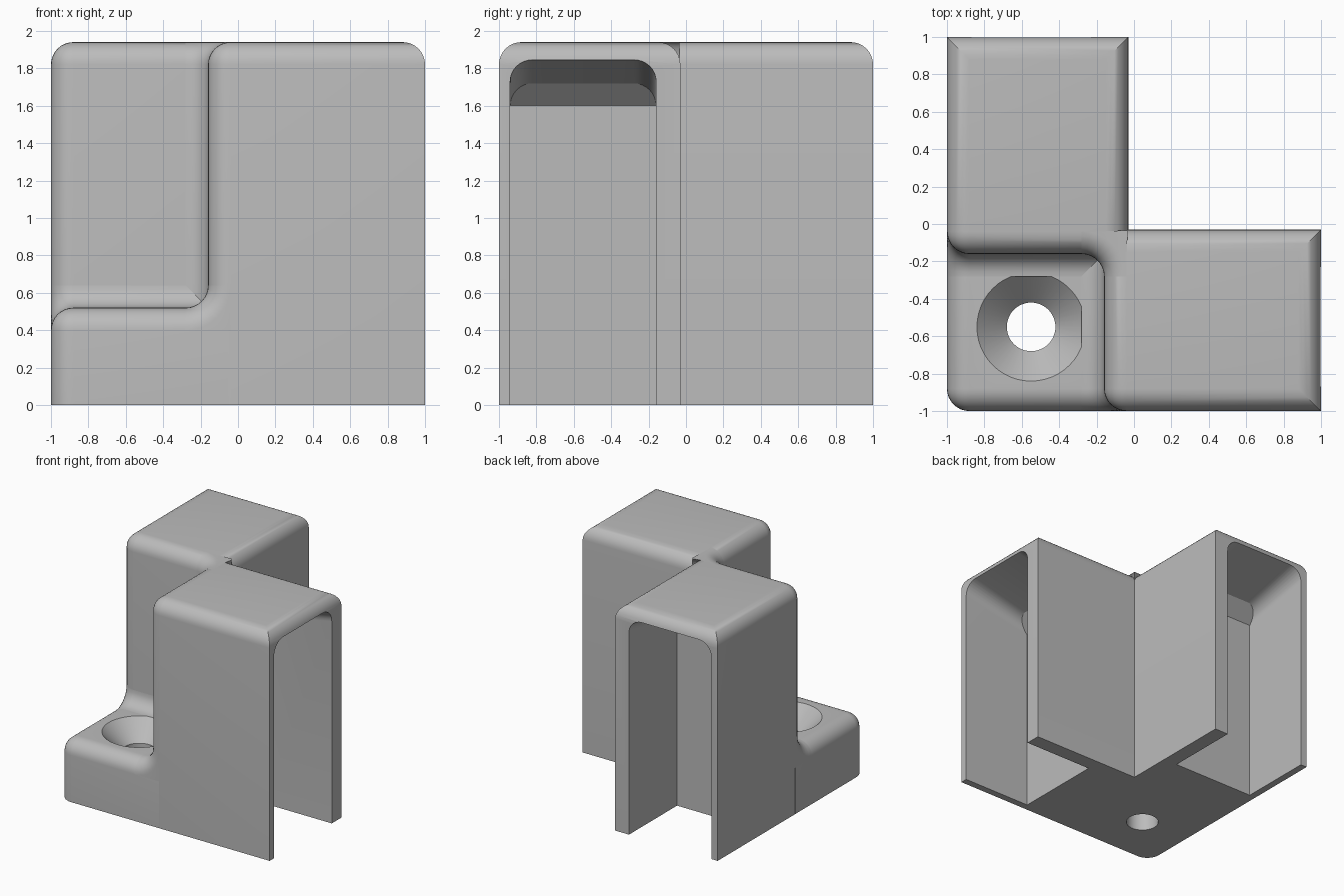
import bpy, bmesh, math
from mathutils import Matrix, Vector

cube = bpy.data.objects.get("Cube")
if cube:
    bpy.data.objects.remove(cube, do_unlink=True)

R = 0.12            # shared fillet radius
TOP, BASE = 1.94, 0.52
WALL = -0.16        # faces of the arms that look onto the base
SEG = 8
SWAP = Matrix(((0, 1, 0, 0), (1, 0, 0, 0), (0, 0, 1, 0), (0, 0, 0, 1)))

grey = bpy.data.materials.new("plain grey")
grey.use_nodes = True
grey.diffuse_color = (0.5, 0.5, 0.5, 1)
grey.node_tree.nodes["Principled BSDF"].inputs["Base Color"].default_value = (0.5, 0.5, 0.5, 1)


def finish(bm, name, swap=False):
    if swap:
        bm.transform(SWAP)
    bmesh.ops.recalc_face_normals(bm, faces=bm.faces[:])
    mesh = bpy.data.meshes.new(name)
    bm.to_mesh(mesh)
    bm.free()
    mesh.materials.append(grey)
    ob = bpy.data.objects.new(name, mesh)
    bpy.context.collection.objects.link(ob)
    return ob


def activate(ob):
    bpy.ops.object.select_all(action='DESELECT')
    ob.select_set(True)
    bpy.context.view_layer.objects.active = ob


def smooth(ob):
    activate(ob)
    bpy.ops.object.shade_smooth_by_angle(angle=math.radians(30))


def cut(ob, cutter):
    cutter.hide_render = True
    mod = ob.modifiers.new("cut", 'BOOLEAN')
    mod.object = cutter
    mod.solver = 'EXACT'
    activate(ob)
    bpy.ops.object.modifier_apply(modifier=mod.name)
    bpy.data.objects.remove(cutter, do_unlink=True)


def rounded_box(name, lo, hi, rule, swap=False):
    """Box whose edges are rounded where rule(midpoint) holds."""
    lo, hi = Vector(lo), Vector(hi)
    bm = bmesh.new()
    bmesh.ops.create_cube(bm, size=1)
    for v in bm.verts:
        v.co = Vector([lo[i] if v.co[i] < 0 else hi[i] for i in range(3)])
    edges = [e for e in bm.edges if rule((e.verts[0].co + e.verts[1].co) / 2)]
    bmesh.ops.bevel(bm, geom=edges, offset=R, segments=SEG, profile=0.5, affect='EDGES')
    return finish(bm, name, swap)


def near(a, b):
    return abs(a - b) < 1e-4


def bridge(bm, a, b):
    n = len(a)
    for i in range(n):
        bm.faces.new((a[i], a[(i + 1) % n], b[(i + 1) % n], b[i]))


def channel_cutter(swap):
    """Arched slot with a slanted inner end and a gently rising ceiling."""
    y0, y1, spring, inner, outer = -0.94, WALL, 1.6, 0.35, 1.1
    arch = []
    for cy, start in ((y1 - R, 0), (y0 + R, 90)):
        for i in range(SEG + 1):
            a = math.radians(start + 90 * i / SEG)
            arch.append((cy + R * math.cos(a), R * math.sin(a)))
    bm = bmesh.new()
    near_ring = [bm.verts.new((inner + h, y, spring + h)) for y, h in arch]
    far_ring = [bm.verts.new((outer, y, spring + h + 0.15)) for y, h in arch]
    for ring, x in ((near_ring, inner), (far_ring, outer)):
        ring += [bm.verts.new((x, y0, -0.1)), bm.verts.new((x, y1, -0.1))]
    bridge(bm, near_ring, far_ring)
    bm.faces.new(near_ring[:-2])
    bm.faces.new((near_ring[0], near_ring[-3], near_ring[-2], near_ring[-1]))
    bm.faces.new(far_ring)
    return finish(bm, "channel_cutter", swap)


def cove(name, u, v, su, sv, start, end, place):
    """Concave fillet in corner (u, v) that rolls over a rounded end."""
    out = 1 if end > start else -1
    steps = [(start, 0)]
    for i in range(SEG + 1):
        a = math.pi / 2 * i / SEG
        steps.append((end - out * R * (1 - math.sin(a)), R * (1 - math.cos(a))))
    bm = bmesh.new()
    rings = []
    for d, e in steps:
        pts = [(u + su * 0.125, v + sv * 0.125)]
        for i in range(SEG + 1):
            a = math.pi / 2 * i / SEG
            pts.append((u - su * R + su * (R + e) * math.cos(a),
                        v - sv * R + sv * (R + e) * math.sin(a)))
        rings.append([bm.verts.new(place(p, q, d)) for p, q in pts])
    for a, b in zip(rings, rings[1:]):
        bridge(bm, a, b)
    bm.faces.new(rings[0])
    bm.faces.new(rings[-1])
    smooth(finish(bm, name))


# Two matching hollow arms
for name, swap in (("right_angle_arm_side", False), ("right_angle_arm_back", True)):
    arm = rounded_box(name, (WALL, -1, 0), (1, -0.03, TOP),
                      lambda m: near(m.z, TOP) or (near(m.x, WALL) and near(m.y, -1)), swap)
    cut(arm, channel_cutter(swap))
    smooth(arm)

# Low corner base with a countersunk screw hole
base = rounded_box("corner_base", (-1, -1, 0), (-0.05, -0.05, BASE),
                   lambda m: (near(m.x, -1) + near(m.y, -1) + near(m.z, BASE)) == 2)
bm = bmesh.new()
rings = []
for radius, z in ((0.13, -0.1), (0.13, 0.36), (0.29, BASE), (0.29, 0.7)):
    rings.append([bm.verts.new((-0.55 + radius * math.cos(math.tau * i / 48),
                                -0.55 + radius * math.sin(math.tau * i / 48), z))
                  for i in range(48)])
for a, b in zip(rings, rings[1:]):
    bridge(bm, a, b)
bm.faces.new(rings[0])
bm.faces.new(rings[-1])
cut(base, finish(bm, "screw_cutter"))
smooth(base)

# Concave blends between the base and the arms
cove("side_blend", WALL, BASE, 1, -1, -0.1, -1, lambda p, q, d: (p, d, q))
cove("back_blend", WALL, BASE, 1, -1, -0.1, -1, lambda p, q, d: (d, p, q))
cove("upright_blend", WALL, WALL, 1, 1, 0.4, TOP, lambda p, q, d: (p, q, d))
